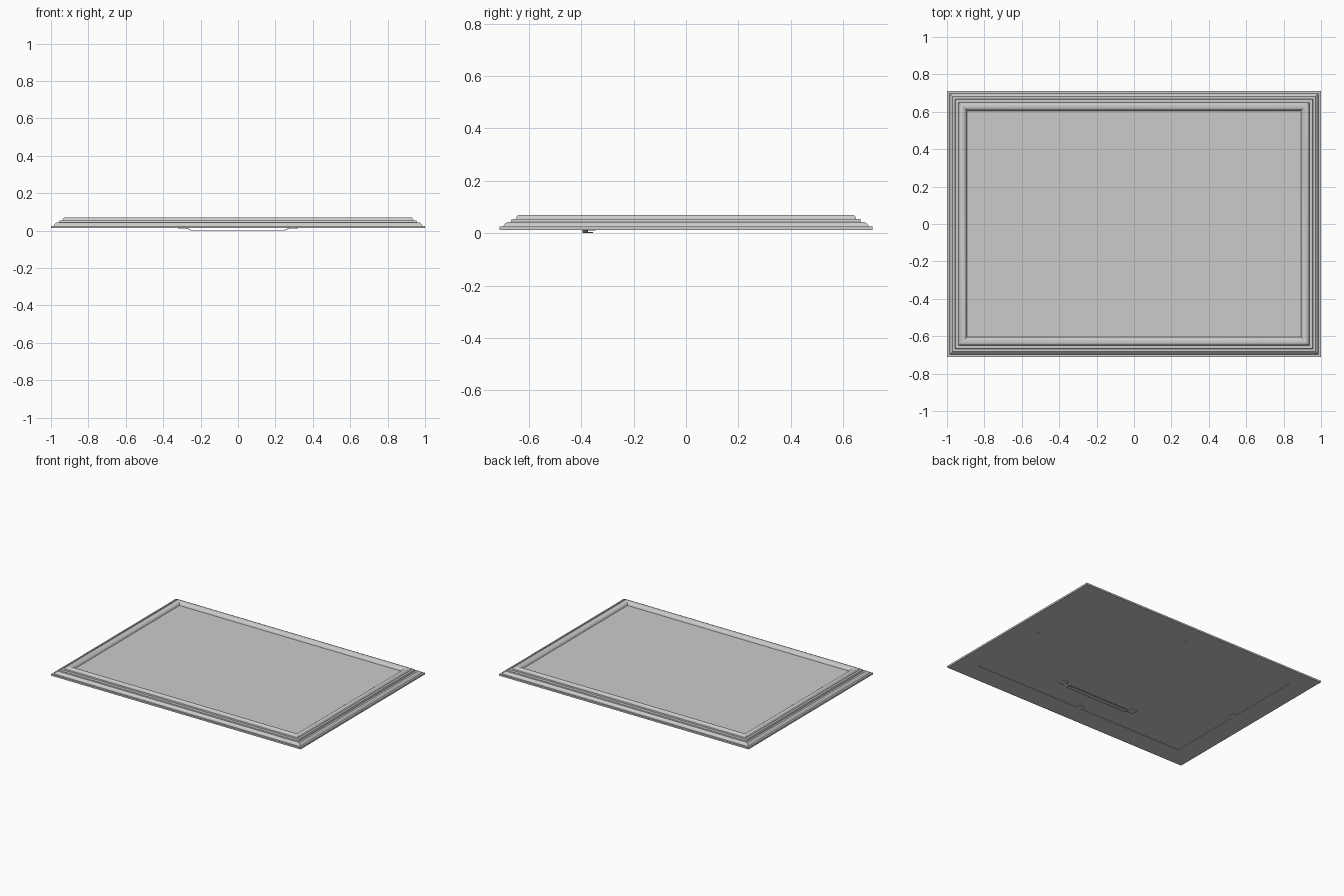
import bpy, bmesh, math

if "Cube" in bpy.data.objects:
    bpy.data.objects.remove(bpy.data.objects["Cube"])

HX, HY = 1.0, 0.712      # outer half sizes of the frame
BACK = 0.013             # underside of the frame
BOARD_Z = 0.016          # underside of the recessed backing board
FACE_Z = 0.047           # visible face inside the frame


def finish(name, bm):
    bmesh.ops.recalc_face_normals(bm, faces=bm.faces)
    mesh = bpy.data.meshes.new(name)
    bm.to_mesh(mesh)
    bm.free()
    ob = bpy.data.objects.new(name, mesh)
    bpy.context.collection.objects.link(ob)
    return ob


def box(name, x0, x1, y0, y1, z0, z1):
    bm = bmesh.new()
    bmesh.ops.create_cube(bm, size=1)
    for v in bm.verts:
        v.co = ((x0 + x1) / 2 + v.co.x * (x1 - x0),
                (y0 + y1) / 2 + v.co.y * (y1 - y0),
                (z0 + z1) / 2 + v.co.z * (z1 - z0))
    return finish(name, bm)


# Mitred moulding: closed profile of (inset from outer edge, height)
profile = [(0, BACK), (0, .025), (.013, .025), (.016, .030), (.022, .037),
           (.030, .043), (.043, .043), (.046, .055), (.062, .055),
           (.064, .061), (.068, .067), (.074, .070), (.084, .070),
           (.092, .068), (.099, .063), (.104, .056), (.107, FACE_Z),
           (.145, FACE_Z), (.145, BACK)]
bm = bmesh.new()
rings = []
for inset, z in profile:
    rings.append([bm.verts.new((sx * (HX - inset), sy * (HY - inset), z))
                  for sx, sy in ((-1, -1), (1, -1), (1, 1), (-1, 1))])
for i, a in enumerate(rings):
    b = rings[(i + 1) % len(rings)]
    for k in range(4):
        j = (k + 1) % 4
        bm.faces.new((a[k], a[j], b[j], b[k]))
frame = finish("frame_moulding", bm)
bpy.context.view_layer.objects.active = frame
frame.select_set(True)
bpy.ops.object.shade_smooth_by_angle(angle=math.radians(35))
frame.select_set(False)

# Picture panel and backing board
IX, IY = HX - .145, HY - .145
box("picture_panel", -IX, IX, -IY, IY, BOARD_Z + .004, FACE_Z)
box("backing_board", -IX, IX, -IY, IY, BOARD_Z, BOARD_Z + .004)

# Retaining tabs at the middle of each side, flush with the frame back
for s, side in ((-1, "a"), (1, "b")):
    x0, x1 = sorted((s * IX, s * (IX - .035)))
    y0, y1 = sorted((s * IY, s * (IY - .035)))
    box("side_tab_" + side, x0, x1, -.024, .024, BACK, BOARD_Z)
    box("long_side_tab_" + side, -.024, .024, y0, y1, BACK, BOARD_Z)

# Sawtooth hanger: two flat feet
for s, side in ((-1, "left"), (1, "right")):
    x0, x1 = sorted((s * .27, s * .32))
    box("hanger_foot_" + side, x0, x1, -.395, -.346, .010, BOARD_Z)

# Sawtooth hanger: raised strip with toothed edge, ends bent up to the feet
pts = [(-.27, -.375, .010), (-.25, -.375, 0)]
TEETH = 24
for i in range(TEETH * 2 + 1):
    pts.append((-.24 + .48 * i / (TEETH * 2),
                -.368 if i % 2 == 0 else -.356, 0))
pts += [(.25, -.375, 0), (.27, -.375, .010)]
T = .004
bm = bmesh.new()
cols = [[bm.verts.new(p) for p in ((x, -.395, z), (x, y, z),
                                   (x, y, z + T), (x, -.395, z + T))]
        for x, y, z in pts]
for a, b in zip(cols, cols[1:]):
    for k in range(4):
        j = (k + 1) % 4
        bm.faces.new((a[k], a[j], b[j], b[k]))
bm.faces.new(cols[0])
bm.faces.new(cols[-1])
finish("hanger_sawtooth_strip", bm)
